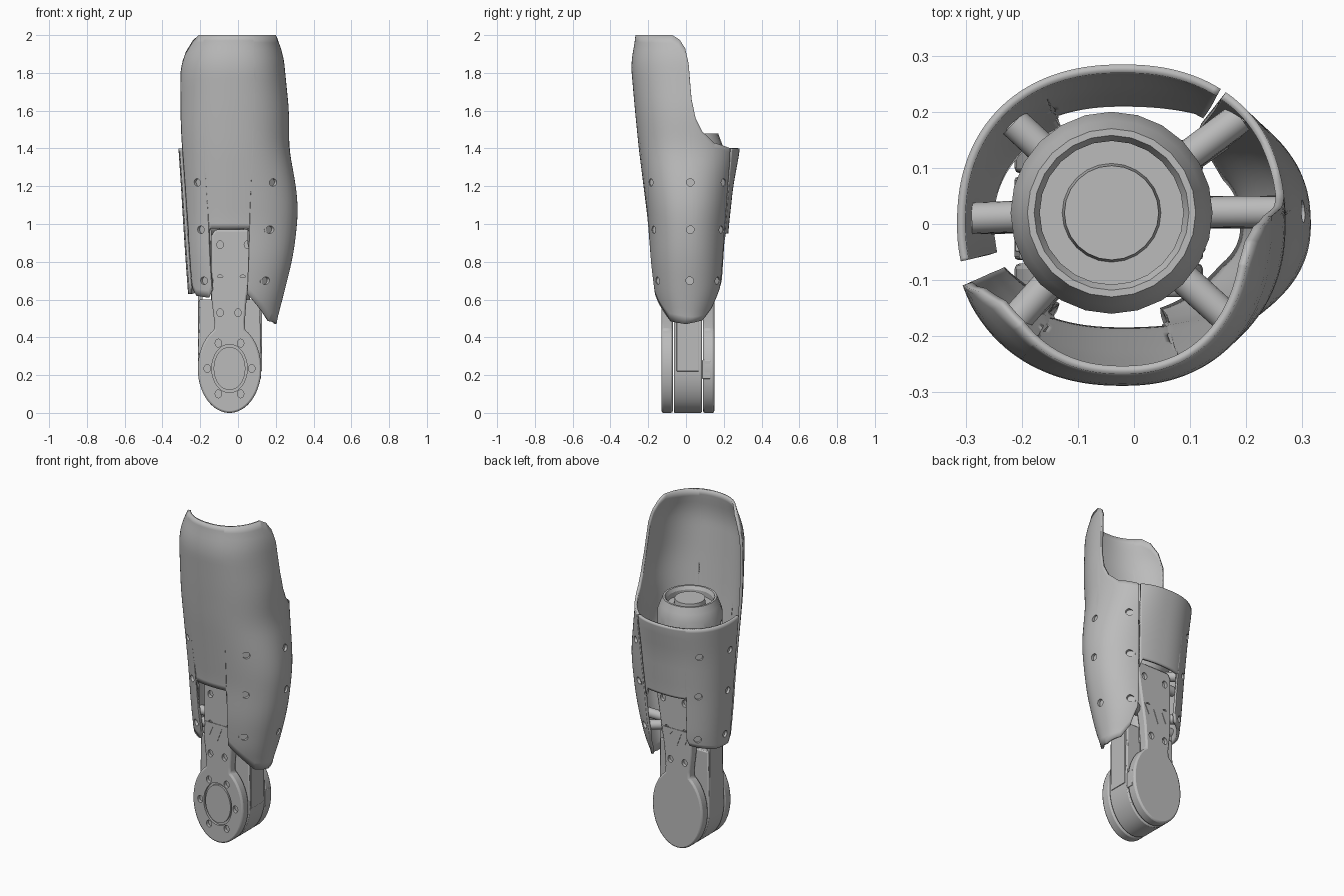
import bpy, bmesh
from math import sin, cos, radians, pi
from mathutils import Vector, Matrix

if "Cube" in bpy.data.objects:
    bpy.data.objects.remove(bpy.data.objects["Cube"])

grey = bpy.data.materials.new("mid_grey")
grey.use_nodes = True
grey.diffuse_color = (0.5, 0.5, 0.5, 1)
grey.node_tree.nodes["Principled BSDF"].inputs["Base Color"].default_value = (0.5, 0.5, 0.5, 1)


def add_object(name, bm, helper=False):
    mesh = bpy.data.meshes.new(name)
    bm.to_mesh(mesh)
    bm.free()
    ob = bpy.data.objects.new(name, mesh)
    bpy.context.collection.objects.link(ob)
    mesh.materials.append(grey)
    if helper:
        ob.hide_render = True
        ob.hide_viewport = True
        ob.display_type = 'WIRE'
    return ob


def smooth(ob, angle=35):
    bpy.ops.object.select_all(action='DESELECT')
    bpy.context.view_layer.objects.active = ob
    ob.select_set(True)
    bpy.ops.object.shade_smooth_by_angle(angle=radians(angle))


def cut(ob, cutter):
    mod = ob.modifiers.new("holes", 'BOOLEAN')
    mod.object = cutter
    mod.operation = 'DIFFERENCE'
    mod.solver = 'EXACT'


def rod(bm, a, b, r, stretch=1.0, sides=20):
    """Cylinder from a to b, optionally stretched in height."""
    a, b = Vector(a), Vector(b)
    turn = (b - a).to_track_quat('Z', 'Y').to_matrix().to_4x4()
    mat = Matrix.Translation((a + b) / 2) @ Matrix.Diagonal((1, 1, stretch, 1)) @ turn
    bmesh.ops.create_cone(bm, cap_ends=True, segments=sides, radius1=r, radius2=r,
                          depth=(b - a).length, matrix=mat)


def lookup(table, v):
    """Linear interpolation in a list of (key, value) pairs."""
    if v <= table[0][0]:
        return table[0][1]
    for (k0, v0), (k1, v1) in zip(table, table[1:]):
        if v <= k1:
            return v0 + (v1 - v0) * (v - k0) / (k1 - k0)
    return table[-1][1]


def soft(table, v):
    return sum(lookup(table, v + d) for d in (-.05, -.025, 0, .025, .05)) / 5


# Shell cross-section reach on each side, by height
CX = -0.02
RIGHT = [(.6, .262), (.8, .277), (1, .29), (1.2, .302), (1.5, .322), (1.8, .322), (1.9, .305), (2, .25)]
LEFT = [(.47, .2), (.6, .235), (.8, .285), (.9, .302), (1.05, .317), (1.15, .313), (1.25, .298),
        (1.4, .27), (1.6, .27), (1.8, .25), (1.9, .24), (2, .2)]
FRONT = [(.47, .12), (.6, .165), (.8, .19), (1, .2), (1.2, .225), (1.4, .25), (1.6, .27), (1.85, .292), (2, .265)]
BACK = [(.47, .13), (.6, .19), (.7, .208), (.97, .225), (1.2, .25), (1.4, .287), (2, .29)]


def shell_point(deg, z):
    c, s = cos(radians(deg)), sin(radians(deg))
    a = soft(LEFT, z) - CX if c > 0 else soft(RIGHT, z) + CX
    b = soft(BACK, z) if s > 0 else soft(FRONT, z)
    n = 2.25
    r = ((abs(c) / a) ** n + (abs(s) / b) ** n) ** (-1 / n)
    return Vector((CX + r * c, r * s, z))


def panel(name, bottom, top):
    """Curved shell panel between a bottom and a top edge given by angle."""
    first, last = int(bottom[0][0]), int(bottom[-1][0])
    angles = sorted(set(range(first, last + 1, 2)) | {k for k, _ in bottom} | {k for k, _ in top})
    rows = 36
    bm = bmesh.new()
    cols = []
    for d in angles:
        lo, hi = lookup(bottom, d), lookup(top, d)
        cols.append([bm.verts.new(shell_point(d, lo + (hi - lo) * j / rows)) for j in range(rows + 1)])
    for p, q in zip(cols, cols[1:]):
        for j in range(rows):
            bm.faces.new((p[j], q[j], q[j + 1], p[j + 1]))
    ob = add_object(name, bm)
    mod = ob.modifiers.new("thickness", 'SOLIDIFY')
    mod.thickness = 0.015
    mod.offset = -1
    return ob


front_shell = panel(
    "front_shell",
    [(201, .66), (208, .62), (226, .61), (233, .65), (233.5, .96), (235, .975), (291, .975),
     (292, .95), (292.5, .63), (320, .54), (336, .485), (360, .47), (385, .49), (400, .55), (412, .66)],
    [(201, 1.82), (205, 1.91), (213, 1.97), (224, 2), (342, 2), (352, 1.975), (359, 1.93), (363, 1.85),
     (366, 1.66), (370, 1.56), (377, 1.49), (390, 1.43), (412, 1.4)])
back_shell = panel(
    "back_shell",
    [(54, .9), (58, .95), (121, .95), (121.5, .7), (126, .66), (160, .63), (188, .63), (193, .66)],
    [(54, 1.4), (193, 1.4)])

# Radial spokes joining core and shell, with screw holes through the shell
CORE = Vector((-0.04, 0.02, 0))
spokes, holes = bmesh.new(), bmesh.new()
for z in (.7, .97, 1.22):
    for d in (4, 42, 137, 178, 222, 318):
        p = shell_point(d, z)
        hub = CORE + Vector((0, 0, z))
        out = (p - hub).normalized()
        rod(spokes, hub + out * .08, p - out * .014, .028)
        rod(holes, p - out * .04, p + out * .04, .02)
smooth(add_object("spokes", spokes))
screw_holes = add_object("shell_hole_cutter", holes, True)
for ob in (front_shell, back_shell):
    cut(ob, screw_holes)
    smooth(ob)

# Turned core with a stepped cap
bm = bmesh.new()
profile = [(0, .5), (.1, .5), (.11, .95), (.15, 1.02), (.18, 1.1), (.18, 1.4), (.165, 1.44), (.15, 1.48),
           (.138, 1.48), (.128, 1.46), (.128, 1.43), (.088, 1.43), (.084, 1.47), (0, 1.47)]
verts = [bm.verts.new(CORE + Vector((r, 0, z))) for r, z in profile]
edges = [bm.edges.new(e) for e in zip(verts, verts[1:])]
bmesh.ops.spin(bm, geom=verts + edges, cent=CORE, axis=(0, 0, 1), angle=2 * pi, steps=24)
bmesh.ops.remove_doubles(bm, verts=bm.verts, dist=.0001)
bmesh.ops.recalc_face_normals(bm, faces=bm.faces)
core = add_object("core", bm)
bm = bmesh.new()
for i in range(8):
    out = Vector((cos(i * pi / 4 + .4), sin(i * pi / 4 + .4), 0))
    rod(bm, CORE + out * .16 + Vector((0, 0, 1.33)), CORE + out * .22 + Vector((0, 0, 1.33)), .02)
cut(core, add_object("core_hole_cutter", bm, True))
smooth(core, 25)

# Joint plates: stretched disc with an arm rising from it
JX, JZ = -0.045, 0.235


def slab(name, outline, y0, y1, bevel=.01):
    bm = bmesh.new()
    face = bm.faces.new([bm.verts.new((x, y0, z)) for x, z in outline])
    moved = bmesh.ops.extrude_face_region(bm, geom=[face])["geom"]
    bmesh.ops.translate(bm, vec=(0, y1 - y0, 0), verts=[v for v in moved if isinstance(v, bmesh.types.BMVert)])
    bmesh.ops.recalc_face_normals(bm, faces=bm.faces)
    ob = add_object(name, bm)
    if bevel:
        mod = ob.modifiers.new("soft_edges", 'BEVEL')
        mod.width = bevel
        mod.segments = 2
        mod.limit_method = 'ANGLE'
        mod.angle_limit = radians(40)
    return ob


def disc_arc(start, end, steps=48):
    turn = [radians(start + (end - start) * i / steps) for i in range(steps + 1)]
    return [(JX + .168 * cos(t), JZ + .235 * sin(t)) for t in turn]


arm = disc_arc(61, -241) + [(-.125, .48), (-.14, .6), (-.14, .94), (-.12, .97),
                            (.08, .97), (.1, .94), (.045, .6), (.036, .48)]
front_plate = slab("front_joint_plate", arm, -.13, -.07)
back_plate = slab("back_joint_plate", arm, .09, .15)
smooth(slab("joint_body", disc_arc(0, -180) + [(-.205, .6), (.115, .6)], -.064, .084, .006))

# Recesses and bolt holes in both plates
arm_bolts = [(-.095, .89), (.05, .89), (-.095, .71), (.025, .71), (-.095, .53), (0, .53)]
ring_bolts = [(JX + .118 * cos(i * pi / 3), JZ + .155 * sin(i * pi / 3)) for i in range(6)]
for label, plate, y, side, hub_r in (("front", front_plate, -.13, 1, .094), ("back", back_plate, .15, -1, .05)):
    bm = bmesh.new()
    rod(bm, (JX, y - .02, JZ), (JX, y + side * .014 if side > 0 else y - .01, JZ), hub_r, 1.36, 40)
    if side < 0:
        bmesh.ops.translate(bm, vec=(0, .02, 0), verts=bm.verts)
    for x, z in arm_bolts + (ring_bolts if side > 0 else []):
        rod(bm, (x, y - .02, z), (x, y + .02, z), .017, 1.25, 16)
    cut(plate, add_object(label + "_plate_cutter", bm, True))
    smooth(plate)
    bm = bmesh.new()
    rod(bm, (JX, y + side * .002, JZ), (JX, y + side * .03, JZ), hub_r - .01, 1.36, 40)
    smooth(add_object(label + "_hub_cap", bm))
    # Zigzag trim on the arm
    zig = [(-.13, .72), (-.1, .64), (-.075, .7), (-.045, .62), (-.015, .7), (.02, .66), (.05, .72)]
    slab(label + "_arm_trim", zig, y - side * .003, y + side * .004, 0)

# Side rails and clip at the joint
for name, x in (("right_rail", -.2), ("left_rail", .115)):
    slab(name, [(x - .012, .22), (x + .012, .22), (x + .012, .64), (x - .012, .64)], -.05, .07, .004)
slab("side_clip", [(.09, .18), (.122, .18), (.122, .28), (.09, .28)], .085, .13, .004)
